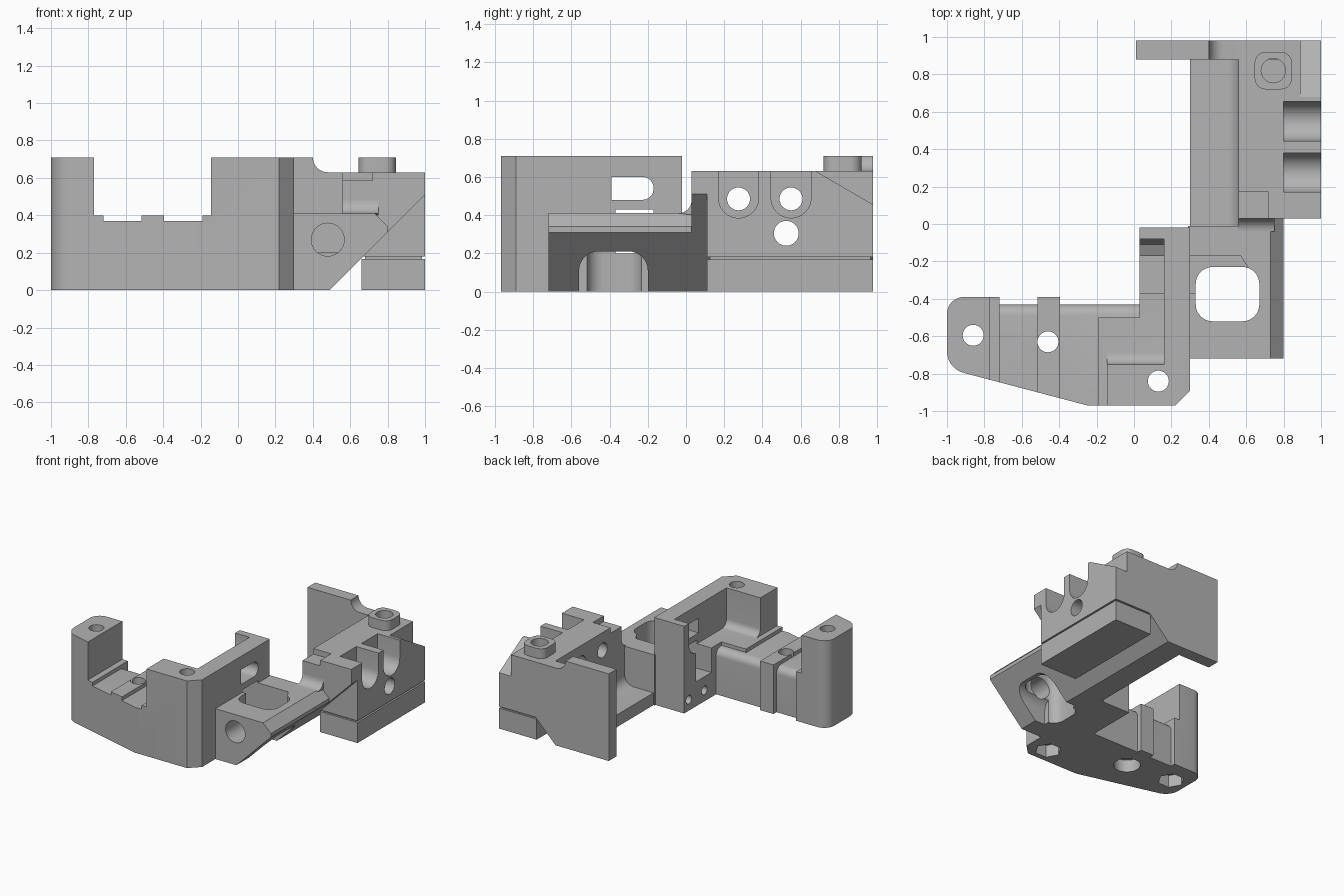
import bpy
from math import sin, cos, radians
from mathutils import Vector

old = bpy.data.objects.get("Cube")
if old:
    bpy.data.objects.remove(old)

grey = bpy.data.materials.new("plain grey")
grey.use_nodes = True
grey.diffuse_color = (0.45, 0.45, 0.45, 1)
grey.node_tree.nodes["Principled BSDF"].inputs["Base Color"].default_value = (0.45, 0.45, 0.45, 1)

cutters = []
parts = []


def arc(cx, cy, r, a0, a1, n=8):
    angles = [radians(a0 + (a1 - a0) * i / n) for i in range(n + 1)]
    return [(cx + r * cos(a), cy + r * sin(a)) for a in angles]


def rounded(x0, x1, y0, y1, r):
    return (arc(x1 - r, y1 - r, r, 0, 90) + arc(x0 + r, y1 - r, r, 90, 180)
            + arc(x0 + r, y0 + r, r, 180, 270) + arc(x1 - r, y0 + r, r, 270, 360))


def prism(name, pts, axis, lo, hi):
    """Extrude a 2D outline along an axis; outline is in the other two axes."""
    def put(p, t):
        return {"x": (t, *p), "y": (p[0], t, p[1]), "z": (*p, t)}[axis]
    n = len(pts)
    verts = [put(p, lo) for p in pts] + [put(p, hi) for p in pts]
    faces = [list(range(n))[::-1], list(range(n, 2 * n))]
    faces += [[i, (i + 1) % n, (i + 1) % n + n, i + n] for i in range(n)]
    mesh = bpy.data.meshes.new(name)
    mesh.from_pydata(verts, [], faces)
    mesh.materials.append(grey)
    obj = bpy.data.objects.new(name, mesh)
    bpy.context.collection.objects.link(obj)
    # consistent outward normals
    bpy.context.view_layer.objects.active = obj
    bpy.ops.object.select_all(action="DESELECT")
    obj.select_set(True)
    bpy.ops.object.mode_set(mode="EDIT")
    bpy.ops.mesh.select_all(action="SELECT")
    bpy.ops.mesh.normals_make_consistent(inside=False)
    bpy.ops.object.mode_set(mode="OBJECT")
    parts.append(obj)
    return obj


def box(name, x, y, z):
    return prism(name, [(x[0], y[0]), (x[1], y[0]), (x[1], y[1]), (x[0], y[1])], "z", *z)


def cutter(obj):
    parts.remove(obj)
    obj.hide_render = True
    cutters.append(obj)
    return obj


def hole(c, r, axis, lo, hi, sides=32):
    return cutter(prism("cutter", arc(*c, r, 0, 360 * (sides - 1) / sides, sides - 1), axis, lo, hi))


def combine(obj, others, op):
    bpy.context.view_layer.objects.active = obj
    for other in others:
        mod = obj.modifiers.new("combine", "BOOLEAN")
        mod.operation, mod.solver, mod.object = op, "EXACT", other
        bpy.ops.object.modifier_apply(modifier=mod.name)
        if op == "UNION":
            cutter(other)


# Front body: plan outline, cut away above a stepped deck
outline = (arc(-0.91, -0.48, 0.09, 90, 180) + arc(-0.88, -0.68, 0.12, 180, 255)
           + [(-0.25, -0.97), (0.22, -0.97), (0.30, -0.89), (0.30, -0.39)])
body = prism("front_body", outline, "z", 0, 0.71)
deck = [(-0.77, 0.8), (-0.77, 0.40), (-0.72, 0.40), (-0.72, 0.37), (-0.515, 0.37), (-0.515, 0.40),
        (-0.395, 0.40), (-0.395, 0.37), (-0.19, 0.37), (-0.19, 0.40), (-0.145, 0.40), (-0.145, 0.8)]
body_cuts = [cutter(prism("cutter", deck, "y", -1.1, -0.2))]
# rounded inner corner of the raised corner block
inner = [(-0.2, 0.8), (-0.2, 0.8), (-0.69, 0.8)][:1] + [(-0.75, 0.8)] + \
    arc(-0.69, 0.46, 0.06, 180, 270) + [(-0.2, 0.40)]
body_cuts.append(cutter(prism("cutter", inner, "x", -0.2, 0.16)))
# recessed, rounded rear edge of the deck
edge = [(-0.50, 0.372)] + arc(-0.49, 0.31, 0.06, 90, 0) + [(-0.43, -0.1), (-0.3, -0.1), (-0.3, 0.5), (-0.50, 0.5)]
for x0, x1 in ((-0.72, -0.515), (-0.395, 0.03)):
    body_cuts.append(cutter(prism("cutter", edge, "x", x0, x1)))
# bolt holes with nut pockets underneath
for c, sides in (((-0.86, -0.595), 6), ((-0.46, -0.63), 32), ((0.13, -0.84), 6)):
    body_cuts.append(hole(c, 0.056, "z", -0.1, 0.8))
    body_cuts.append(hole(c, 0.10, "z", -0.1, 0.1, sides))
combine(body, body_cuts, "DIFFERENCE")

# Slotted wall running back from the front body
wall = box("slotted_wall", (0.16, 0.30), (-0.75, -0.02), (0, 0.71))
foot_profile = [(-0.43, 0), (-0.02, 0), (-0.02, 0.71), (-0.08, 0.71), (-0.08, 0.52),
                (-0.11, 0.46), (-0.17, 0.43), (-0.17, 0.40), (-0.43, 0.40)]
foot = prism("wall_foot", foot_profile, "x", 0.03, 0.17)
slot = cutter(prism("cutter", rounded(-0.68, -0.17, 0.48, 0.60, 0.058), "x", 0.1, 0.4))
window = cutter(box("cutter", (-0.1, 0.58), (-0.37, -0.17), (0.20, 0.43)))
dowels = [hole((y, 0.09), 0.035, "x", -0.1, 0.15) for y in (-0.08, -0.28)]
combine(wall, [slot, window], "DIFFERENCE")
combine(foot, [window] + dowels, "DIFFERENCE")

# Arm with sloping underside
arm = prism("arm", [(0.29, 0), (0.49, 0), (0.80, 0.31), (0.80, 0.34), (0.73, 0.41), (0.29, 0.41)],
            "y", -0.72, -0.01)
arm_link = prism("arm_link", [(0.56, 0.07), (0.80, 0.31), (0.80, 0.34), (0.73, 0.41), (0.56, 0.41)],
                 "y", -0.02, 0.05)
well = cutter(prism("cutter", rounded(0.33, 0.67, -0.52, -0.23, 0.09), "z", -0.1, 0.6))
pocket = cutter(prism("cutter", [(0.2, -0.37), (0.5, -0.37), (0.62, -0.25), (0.57, -0.17), (0.2, -0.17)],
                      "z", 0.20, 0.6))
low_opening = cutter(prism("cutter", rounded(-0.56, -0.20, -0.3, 0.21, 0.1), "x", 0.40, 0.9))
bore = hole((0.48, 0.27), 0.088, "y", -0.8, -0.4)
combine(arm, [well, pocket, low_opening, bore], "DIFFERENCE")

# Mount block: box body, sloped front, and a fillet to the arm
mount = box("mount_block", (0.56, 1.0), (0.11, 0.98), (0.18, 0.63))
nose = prism("mount_nose", [(0.56, 0.07), (1.0, 0.51), (1.0, 0.63), (0.56, 0.63)], "y", 0.03, 0.12)
spine = prism("mount_spine", [(0.56, 0.07), (0.70, 0.21), (0.56, 0.40)], "y", 0.05, 0.97)
fillet = [(0.04, 0.40), (-0.04, 0.41)] + arc(-0.04, 0.48, 0.07, 270, 360) + [(0.04, 0.48)]
prism("arm_fillet", fillet, "x", 0.56, 0.75)
nose_step = cutter(box("cutter", (0.5, 0.72), (0.0, 0.17), (0.585, 0.8)))
mount_cuts = [nose_step]
for y in (0.275, 0.55):
    saddle = [(y + 0.105, 0.8)] + arc(y, 0.49, 0.105, 0, -180, 16) + [(y - 0.105, 0.8)]
    mount_cuts.append(cutter(prism("cutter", saddle, "x", 0.80, 1.1)))
    mount_cuts.append(hole((y, 0.485), 0.06, "x", 0.4, 1.1))
low_hole = hole((0.525, 0.305), 0.065, "x", 0.3, 1.1)
slope = [(0.68, 0.63), (0.68, 0.8), (1.1, 0.8), (1.1, 0.385)]
mount_cuts.append(cutter(prism("cutter", slope, "x", 0.89, 1.1)))
bolt_bore = hole((0.745, 0.82), 0.065, "z", 0.4, 0.9)
mount_cuts += [low_hole, bolt_bore]
combine(mount, mount_cuts, "DIFFERENCE")
combine(nose, [nose_step], "DIFFERENCE")
combine(spine, [low_hole], "DIFFERENCE")

# Boss around the vertical bolt hole
boss = prism("bolt_boss", rounded(0.645, 0.845, 0.72, 0.92, 0.06), "z", 0.62, 0.71)
combine(boss, [bolt_bore], "DIFFERENCE")

# Trough floor beside the mount block
trough = [(0.30, 0), (0.49, 0), (0.57, 0.08), (0.57, 0.19)] + arc(0.48, 0.18, 0.08, 0, -90) + [(0.30, 0.10)]
prism("trough_floor", trough, "y", -0.02, 0.90)

# Back plate
plate = [(0.01, 0), (0.49, 0), (0.67, 0.18), (0.89, 0.40), (0.89, 0.63)] + \
    arc(0.48, 0.71, 0.08, 270, 180) + [(0.01, 0.71)]
prism("back_plate", plate, "y", 0.88, 0.98)

# Base pad with a narrow neck below the mount block
box("base_pad", (0.66, 1.0), (0.11, 0.98), (0, 0.167))
box("base_neck", (0.68, 0.985), (0.125, 0.965), (0.15, 0.19))

for obj in cutters:
    bpy.data.objects.remove(obj)
for obj in parts:
    if obj.name:
        bpy.ops.object.select_all(action="DESELECT")
        obj.select_set(True)
        bpy.context.view_layer.objects.active = obj
        bpy.ops.object.shade_smooth_by_angle(angle=radians(30))
